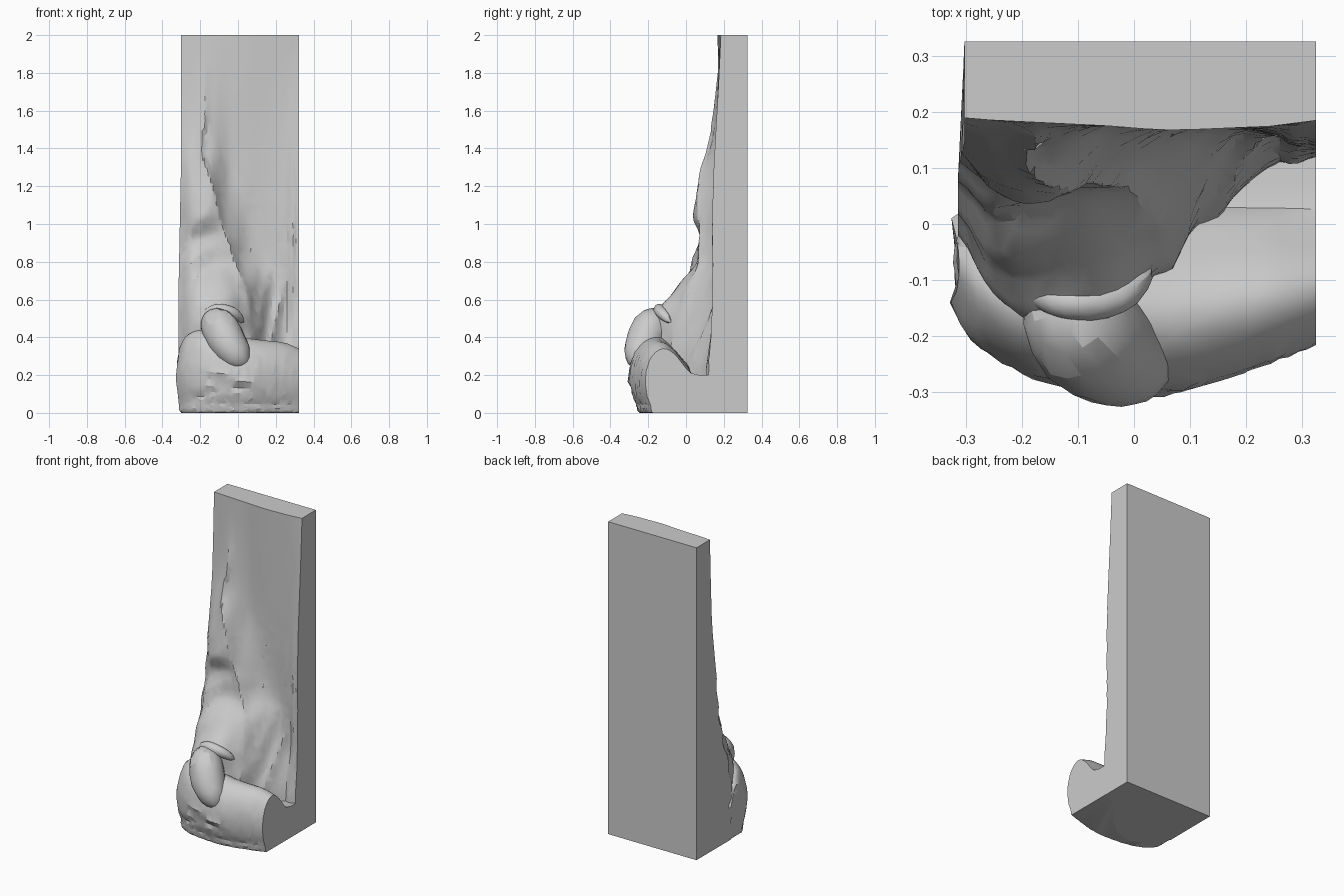
import bpy, bmesh, math, random
from mathutils import Vector

if "Cube" in bpy.data.objects:
    bpy.data.objects.remove(bpy.data.objects["Cube"])

random.seed(4)


def spline(keys, vals, t):
    """Smooth value through (keys, vals), keys ascending."""
    n = len(keys)
    t = min(max(t, keys[0]), keys[-1])
    i = next((k for k in range(n - 1) if t <= keys[k + 1]), n - 2)
    f = (t - keys[i]) / (keys[i + 1] - keys[i])

    def slope(k):
        a, b = max(k - 1, 0), min(k + 1, n - 1)
        return (vals[b] - vals[a]) / (keys[b] - keys[a])
    d = keys[i + 1] - keys[i]
    f2, f3 = f * f, f * f * f
    return ((2 * f3 - 3 * f2 + 1) * vals[i] + (f3 - 2 * f2 + f) * d * slope(i)
            + (3 * f2 - 2 * f3) * vals[i + 1] + (f3 - f2) * d * slope(i + 1))


def clamp(t):
    return min(1, max(0, t))


def bump(t, centre, width):
    return math.exp(-((t - centre) / width) ** 2)


def loft(name, loops, ratio):
    """Closed skin through rings of equal length, thinned to chiselled facets."""
    bm = bmesh.new()
    rings = [[bm.verts.new(p) for p in loop] for loop in loops]
    n = len(rings[0])
    for a, b in zip(rings, rings[1:]):
        for j in range(n):
            k = (j + 1) % n
            bm.faces.new((a[j], a[k], b[k], b[j]))
    bm.faces.new(rings[0])
    bm.faces.new(rings[-1])
    bmesh.ops.recalc_face_normals(bm, faces=bm.faces)
    mesh = bpy.data.meshes.new(name)
    bm.to_mesh(mesh)
    bm.free()
    ob = bpy.data.objects.new(name, mesh)
    bpy.context.collection.objects.link(ob)
    bpy.context.view_layer.objects.active = ob
    ob.select_set(True)
    mod = ob.modifiers.new("facets", 'DECIMATE')
    mod.ratio = ratio
    bpy.ops.object.modifier_apply(modifier=mod.name)
    bpy.ops.object.shade_smooth_by_angle(angle=math.radians(22))
    ob.select_set(False)
    return ob


def limb(name, pts, radii, steps=18, sides=18):
    """Tapered tube along a path with rounded ends."""
    ks = list(range(len(pts)))
    path = [Vector([spline(ks, [p[c] for p in pts], ks[-1] * s / steps) for c in range(3)])
            for s in range(steps + 1)]
    loops = []
    for s, p in enumerate(path):
        d = (path[min(s + 1, steps)] - path[max(s - 1, 0)]).normalized()
        u = d.cross(Vector((0, -1, 0.3))).normalized()
        v = d.cross(u)
        e = 2 * s / steps - 1
        r = spline(ks, radii, ks[-1] * s / steps) * max(0.12, (1 - abs(e) ** 6) ** 0.5)
        loops.append([p + (u * math.cos(a) + v * math.sin(a)) * r * random.uniform(0.98, 1.02)
                      for a in (2 * math.pi * j / sides for j in range(sides))])
    return loft(name, loops, 0.4)


# Carved slab: flat back and sides, draped front relief given by depth rows
XS = [-0.31, -0.25, -0.15, -0.05, 0.05, 0.15, 0.25, 0.325]
ZS = [0, .25, .4, .5, .6, .7, .8, .92, 1.05, 1.25, 1.45, 1.7, 2.0]
DEPTH = [
    [.00, -.12, -.18, -.17, -.10, .00, .10, .12],
    [-.02, -.14, -.18, -.17, -.07, .03, .11, .12],
    [.00, -.12, -.18, -.17, -.07, .07, .14, .13],
    [.02, -.10, -.17, -.16, -.04, .10, .16, .135],
    [.05, -.05, -.10, -.10, .00, .13, .165, .14],
    [.08, .00, -.015, .00, .06, .15, .165, .14],
    [.10, .04, .045, .06, .13, .17, .16, .14],
    [.12, .075, .075, .09, .16, .175, .16, .14],
    [.13, .06, .045, .12, .17, .175, .16, .14],
    [.15, .10, .085, .165, .175, .175, .165, .145],
    [.17, .15, .14, .175, .175, .175, .17, .155],
    [.18, .175, .165, .175, .17, .175, .175, .17],
    [.19, .185, .18, .175, .168, .17, .175, .185],
]
EDGE_Z = [.4, .6, .8, 1.0, 1.2, 1.4, 1.6, 1.85]
EDGE_X = [.07, .06, -.01, -.08, -.13, -.19, -.165, -.185]


def front(x, z):
    y = spline(ZS, [spline(XS, row, x) for row in DEPTH], z)
    edge = spline(EDGE_Z, EDGE_X, z)
    # cloth edge: raised lip with a steep outer side
    fade = clamp((1.9 - z) / 0.35)
    y -= 0.017 * fade * bump(x, edge, 0.03 if x < edge else 0.008)
    # diagonal cloth folds on the draped side
    if x < edge:
        w = clamp((edge - x) / 0.08) * clamp((1.2 - z) / 0.3)
        y += 0.009 * w * math.sin(34 * z - 14 * x + 2 * math.sin(11 * x))
    # raised rim and hanging folds in the right hand recess
    y -= 0.012 * bump(x, 0.285, 0.015) * clamp((1.75 - z) / 0.6)
    low = clamp((0.85 - z) / 0.3)
    for c in (0.11, 0.2):
        y -= 0.018 * low * bump(x, c + 0.2 * (z - 0.5), 0.022)
    return y + random.uniform(-0.002, 0.002) * clamp((1.5 - z) / 0.5)


NX, NZ = 40, 90
rows = []
for i in range(NZ + 1):
    z = 2.0 * i / NZ
    left = -0.302 - 0.012 * clamp((1.3 - z) / 0.6) * clamp(z / 0.2)
    xs = [left + (0.324 - left) * j / NX for j in range(NX + 1)]
    rows.append([(x, front(x, z), z) for x in xs] + [(0.324, 0.325, z), (-0.302, 0.325, z)])
loft("carved_slab", rows, 0.3)

# Lap: rounded mass across the foot, separated from the slab by a groove
LAP_X = [-0.31, -0.28, -0.2, -0.1, 0.05, 0.13, 0.25, 0.324]
LAP_Y = [-0.14, -0.205, -0.265, -0.29, -0.30, -0.285, -0.245, -0.215]
LAP_Z = [0.34, 0.40, 0.44, 0.42, 0.395, 0.385, 0.37, 0.34]
SHAPE = [(0, .66), (.1, .74), (.25, .87), (.42, .97), (.58, 1), (.75, .95), (.9, .82),
         (.98, .65), (1, .5), (.98, .33), (.93, .2), (.88, .12), (.87, .06), (.84, .01), (.8, 0)]
ks = list(range(len(SHAPE)))
loops = []
for i in range(41):
    x = LAP_X[0] + (LAP_X[-1] - LAP_X[0]) * i / 40
    yf, zt = spline(LAP_X, LAP_Y, x), spline(LAP_X, LAP_Z, x)
    xb = max(x, -0.297 + 0.0005 * i)
    loop = [(xb, 0.3, 0), (xb, 0.3, 0.2), (xb, 0.07, 0.2), (xb, 0.03, 0.21)]
    for s in range(29):
        u = spline(ks, [p[0] for p in SHAPE], s / 2)
        v = max(0, spline(ks, [p[1] for p in SHAPE], s / 2))
        # cloth creases below the hand and near the hem
        crease = 0.0
        if s > 11:
            crease = 0.014 * bump(v * zt, 0.15 - 0.25 * (x + 0.05), 0.018) * bump(x, -0.05, 0.13)
            crease -= 0.014 * bump(v * zt, 0.19 - 0.25 * (x + 0.05), 0.02) * bump(x, -0.03, 0.12)
            crease += 0.012 * bump(v * zt, 0.09 + 0.3 * (x + 0.2), 0.02) * bump(x, -0.2, 0.08)
            crease += random.uniform(-0.003, 0.003)
        swell = 0.018 * bump(v, 0.55, 0.3) * max(0, (-0.2 - x) / 0.11)
        px = xb if v < 0.03 else x - swell
        loop.append((px, (yf - 0.01) * u + 0.01 + crease, v * zt))
    loops.append(loop)
loft("lap", loops, 0.4)

# Draped hand resting over the lap, with a cuff above it
limb("draped_hand", [(-0.15, -0.09, 0.49), (-0.10, -0.18, 0.455), (-0.055, -0.22, 0.37),
                     (0.0, -0.25, 0.30), (0.05, -0.275, 0.25)],
     [0.08, 0.098, 0.1, 0.08, 0.042])
limb("sleeve_cuff", [(-0.20, -0.11, 0.50), (-0.12, -0.14, 0.545), (-0.03, -0.13, 0.53),
                     (0.03, -0.08, 0.48)], [0.02, 0.03, 0.03, 0.02])

# Knee bulging past the left side
limb("left_knee", [(-0.25, 0.0, 0.31), (-0.252, -0.07, 0.27), (-0.24, -0.15, 0.2)],
     [0.06, 0.07, 0.07])
